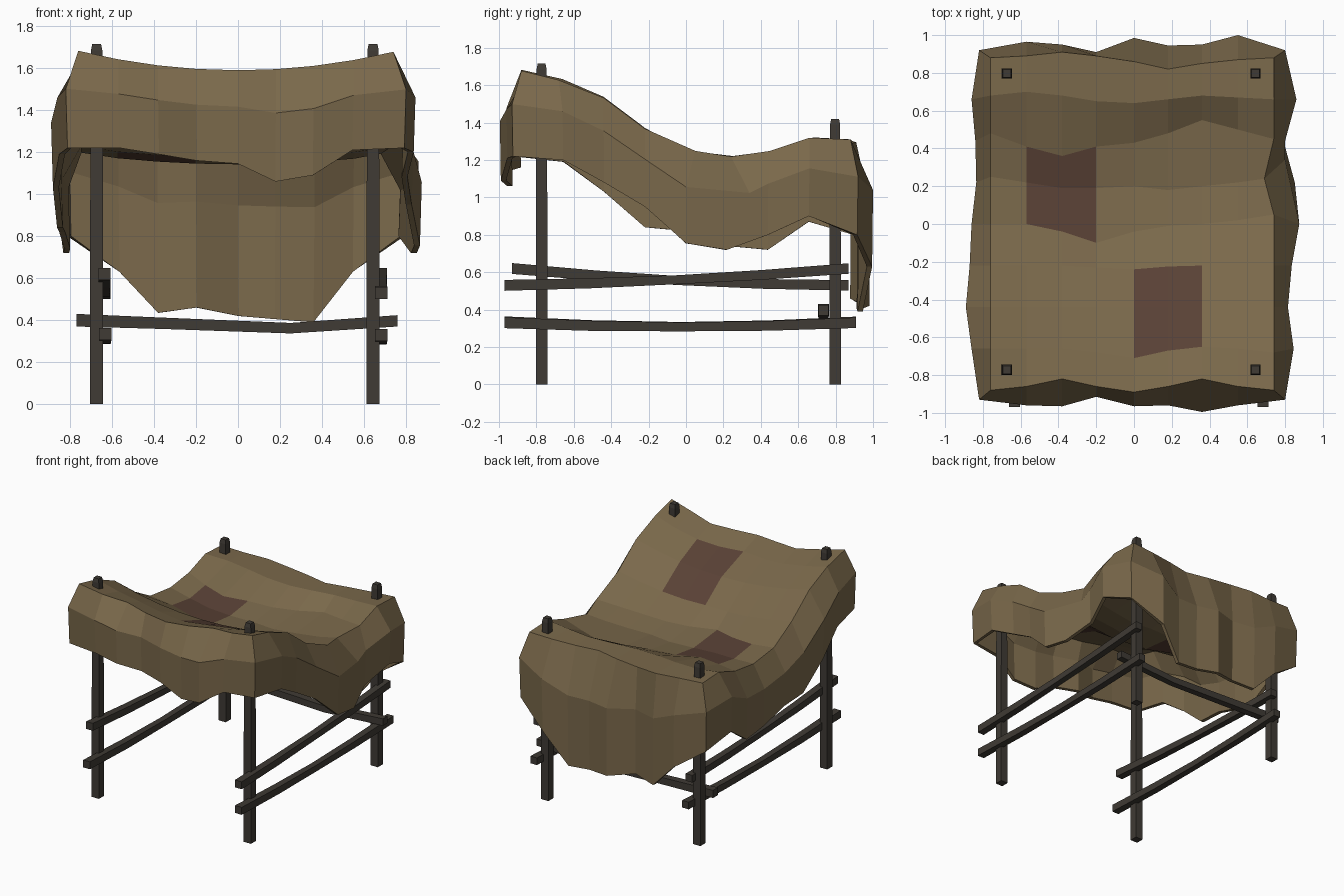
import bpy, bmesh
from mathutils import Vector

if "Cube" in bpy.data.objects:
    bpy.data.objects.remove(bpy.data.objects["Cube"])


def material(name, rgb):
    m = bpy.data.materials.new(name)
    m.diffuse_color = (*rgb, 1)
    m.use_nodes = True
    m.node_tree.nodes["Principled BSDF"].inputs["Base Color"].default_value = m.diffuse_color
    return m


HIDE = material("hide", (0.195, 0.14, 0.07))
PATCH = material("patch", (0.10, 0.053, 0.036))
WOOD = material("wood", (0.05, 0.043, 0.035))


def finish(name, bm, *mats):
    bmesh.ops.recalc_face_normals(bm, faces=bm.faces)
    me = bpy.data.meshes.new(name)
    bm.to_mesh(me)
    bm.free()
    for m in mats:
        me.materials.append(m)
    ob = bpy.data.objects.new(name, me)
    bpy.context.collection.objects.link(ob)
    return ob


def beam(name, stations):
    """Square beam through (point, half width) stations."""
    bm = bmesh.new()
    axis = (Vector(stations[-1][0]) - Vector(stations[0][0])).normalized()
    side = Vector((0, 1, 0)) if abs(axis.x) > 0.5 else Vector((1, 0, 0))
    up = Vector((0, 1, 0)) if abs(axis.z) > 0.5 else Vector((0, 0, 1))
    rings = []
    for p, r in stations:
        rings.append([bm.verts.new(Vector(p) + side * a * r + up * b * r)
                      for a, b in ((-1, -1), (1, -1), (1, 1), (-1, 1))])
    for lo, hi in zip(rings, rings[1:]):
        for i in range(4):
            j = (i + 1) % 4
            bm.faces.new((lo[i], lo[j], hi[j], hi[i]))
    bm.faces.new(rings[0])
    bm.faces.new(rings[-1])
    return finish(name, bm, WOOD)


# corner posts with narrowed tops
for label, y, h in (("front", -0.772, 1.715), ("back", 0.797, 1.42)):
    for sname, x in (("left", -0.673), ("right", 0.643)):
        beam(f"{label}_{sname}_post", [
            ((x, y, 0), 0.031), ((x, y, h * 0.5), 0.031),
            ((x, y, h - 0.03), 0.027), ((x, y, h), 0.021)])


# sagging side rails: x, start y, end y, front z, back z, sag
for name, x, y0, y1, z0, z1, sag in (
        ("left_upper_rail", -0.635, -0.93, 0.87, 0.62, 0.53, 0.02),
        ("right_upper_rail", 0.682, -0.97, 0.87, 0.53, 0.62, 0.015),
        ("left_lower_rail", -0.632, -0.97, 0.91, 0.335, 0.335, 0.025),
        ("right_lower_rail", 0.682, -0.97, 0.91, 0.33, 0.33, 0.022)):
    st = []
    for i in range(5):
        t = i / 4
        z = z0 + (z1 - z0) * t - sag * 4 * t * (1 - t)
        st.append(((x, y0 + (y1 - y0) * t, z), (0.029, 0.027, 0.024, 0.026, 0.028)[i]))
    beam(name, st)

# back cross rail
beam("back_cross_rail", [((-0.77, 0.735, 0.40), 0.03), ((-0.35, 0.735, 0.385), 0.027),
                         ((0.25, 0.735, 0.362), 0.025), ((0.76, 0.735, 0.397), 0.027)])

# draped hide: top sheet, one (wavy) row of y values per step back
XS = [-0.76, -0.57, -0.38, -0.2, 0, 0.18, 0.36, 0.55, 0.74]
ROWS = [[-0.88, -0.86, -0.82, -0.86, -0.89, -0.86, -0.82, -0.86, -0.88],
        [-0.66, -0.66, -0.66, -0.68, -0.71, -0.67, -0.65, -0.66, -0.68],
        [-0.44] * 9,
        [-0.22, -0.22, -0.22, -0.23, -0.24, -0.225, -0.22, -0.22, -0.22],
        [0, 0, -0.04, -0.1, -0.04, -0.01, 0, 0.02, 0.05],
        [0.25, 0.22, 0.19, 0.19, 0.2, 0.18, 0.2, 0.22, 0.24],
        [0.48, 0.41, 0.36, 0.41, 0.43, 0.48, 0.55, 0.5, 0.45],
        [0.68, 0.7, 0.68, 0.65, 0.64, 0.66, 0.68, 0.67, 0.66],
        [0.88, 0.89, 0.91, 0.89, 0.86, 0.82, 0.85, 0.87, 0.88]]
EDGE_Z = [1.68, 1.63, 1.535, 1.37, 1.25, 1.22, 1.25, 1.32, 1.31]
SAG = [0.09, 0.10, 0.10, 0.08, 0.05, 0.05, 0.05, 0.03, 0.02]
bm = bmesh.new()
grid = []
for j, ys in enumerate(ROWS):
    row = []
    for i, x in enumerate(XS):
        z = EDGE_Z[j] - SAG[j] * (1 - (x / 0.75) ** 2)
        # the right rim is pinched in behind the middle
        row.append(bm.verts.new((0.69 if (i, j) == (8, 5) else x, ys[i], z)))
    grid.append(row)
for j in range(8):
    for i in range(8):
        f = bm.faces.new((grid[j][i], grid[j][i + 1], grid[j + 1][i + 1], grid[j + 1][i]))
        # two sewn patches
        if (i in (1, 2) and j in (4, 5)) or (i in (4, 5) and j in (1, 2)):
            f.material_index = 1

# hanging flaps: outward reach and hem height, going round the rim
YS = [-0.66, -0.44, -0.22, 0, 0.22, 0.44, 0.66]
front = list(zip(XS, [-0.92, -0.96, -0.965, -0.915, -0.965, -0.96, -0.995, -0.96, -0.92],
                 [1.22, 1.22, 1.19, 1.16, 1.145, 1.06, 1.09, 1.21, 1.22]))
back = list(zip(XS, [0.92, 0.965, 0.95, 0.91, 0.985, 0.945, 0.95, 1.0, 0.92],
                [0.8, 0.63, 0.435, 0.46, 0.42, 0.405, 0.39, 0.63, 0.8]))
right = list(zip([0.845, 0.815, 0.835, 0.875, 0.86, 0.80, 0.86], YS,
                 [1.20, 1.08, 0.95, 0.755, 0.72, 0.80, 0.90]))
left = list(zip([-0.86, -0.89, -0.87, -0.86, -0.835, -0.84, -0.86], YS,
                [1.19, 1.03, 0.84, 0.82, 0.74, 0.72, 0.87]))
front[0], front[8] = (-0.82, -0.93, 1.22), (0.80, -0.93, 1.22)
back[0], back[8] = (-0.82, 0.92, 0.8), (0.80, 0.92, 0.8)
hem = front + right + back[::-1] + left[::-1]
rim = (grid[0] + [grid[j][8] for j in range(1, 8)] + grid[8][::-1]
       + [grid[j][0] for j in range(7, 0, -1)])
mids, lows = [], []
for k, (v, (x, y, z)) in enumerate(zip(rim, hem)):
    pinch = k == 13
    mids.append(bm.verts.new((0.80 if pinch else x, 0.34 if pinch else y,
                              v.co.z + (z - v.co.z) * 0.39)))
    lows.append(bm.verts.new((x * 0.99, y * 0.995, z)))
n = len(rim)
for a, b in ((rim, mids), (mids, lows)):
    for k in range(n):
        m = (k + 1) % n
        bm.faces.new((a[k], b[k], b[m], a[m]))
cover = finish("hide_cover", bm, HIDE, PATCH)
# make the sheet face outward before thickening inward
if cover.data.polygons[0].normal.z < 0:
    cover.data.flip_normals()
mod = cover.modifiers.new("thickness", "SOLIDIFY")
mod.thickness = 0.028
mod.offset = -1
